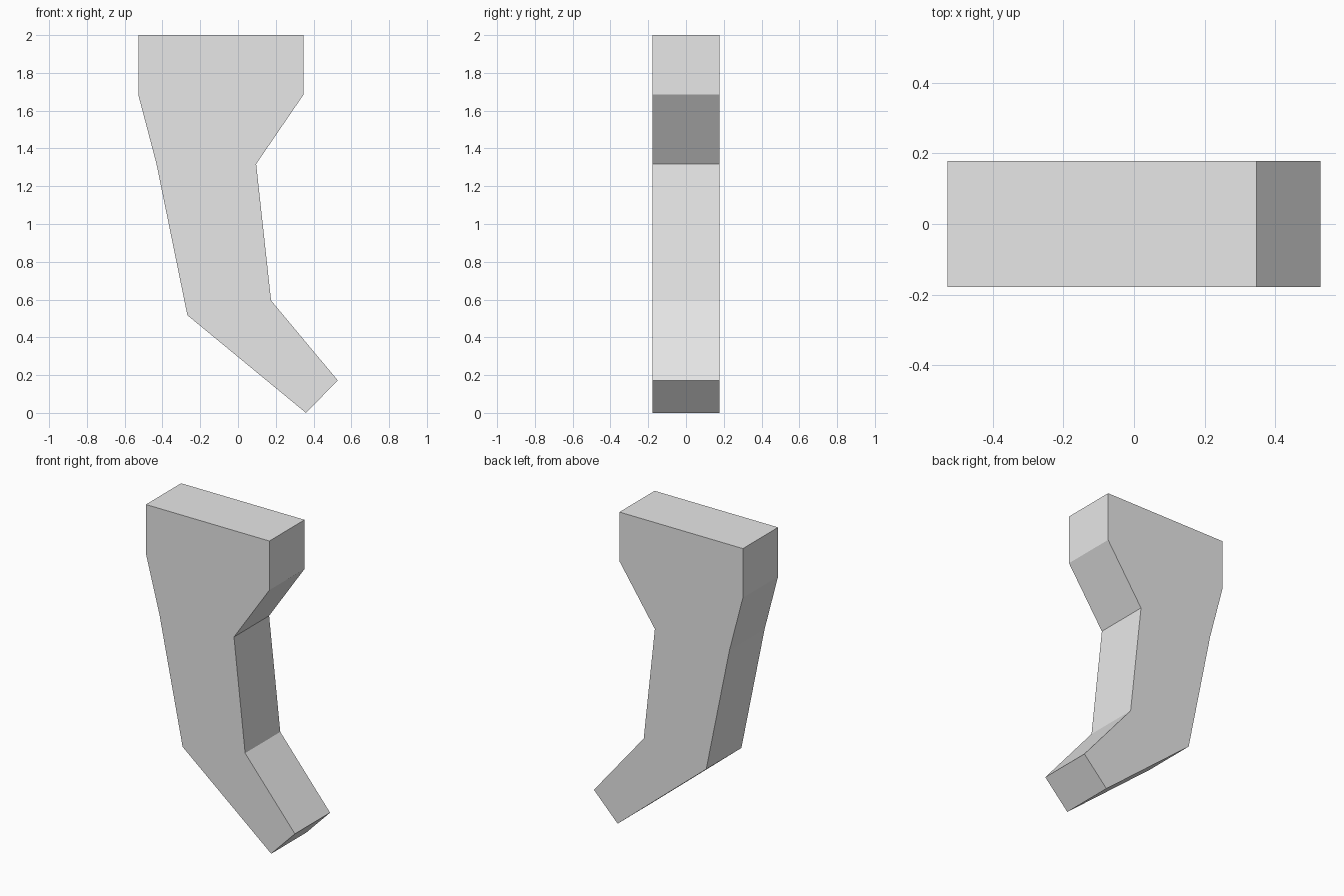
import bpy
import bmesh

cube = bpy.data.objects.get("Cube")
if cube:
    bpy.data.objects.remove(cube, do_unlink=True)

# Plain grey material
GREY = (0.8, 0.8, 0.8, 1.0)
grey = bpy.data.materials.new("light_grey")
grey.use_nodes = True
grey.diffuse_color = GREY
for node in grey.node_tree.nodes:
    if node.type == 'BSDF_PRINCIPLED':
        node.inputs["Base Color"].default_value = GREY

# Side outline of the bracket leg (x, z), counter-clockwise seen from the front
OUTLINE = [(-0.528, 2.0), (-0.528, 1.685), (-0.432, 1.32), (-0.268, 0.517),
           (0.36, 0.0), (0.528, 0.172), (0.175, 0.595), (0.096, 1.318),
           (0.347, 1.685), (0.347, 2.0)]
HALF_DEPTH = 0.178


def extrude_outline(name, outline, half_depth, material):
    bm = bmesh.new()
    front = bm.faces.new([bm.verts.new((x, -half_depth, z)) for x, z in outline])
    result = bmesh.ops.extrude_face_region(bm, geom=[front], use_keep_orig=True)
    moved = [v for v in result["geom"] if isinstance(v, bmesh.types.BMVert)]
    bmesh.ops.translate(bm, verts=moved, vec=(0, 2 * half_depth, 0))
    bmesh.ops.recalc_face_normals(bm, faces=bm.faces)
    mesh = bpy.data.meshes.new(name)
    bm.to_mesh(mesh)
    bm.free()
    mesh.materials.append(material)
    obj = bpy.data.objects.new(name, mesh)
    bpy.context.collection.objects.link(obj)
    return obj


# Bent leg, flat shaded
extrude_outline("bent_leg", OUTLINE, HALF_DEPTH, grey)
